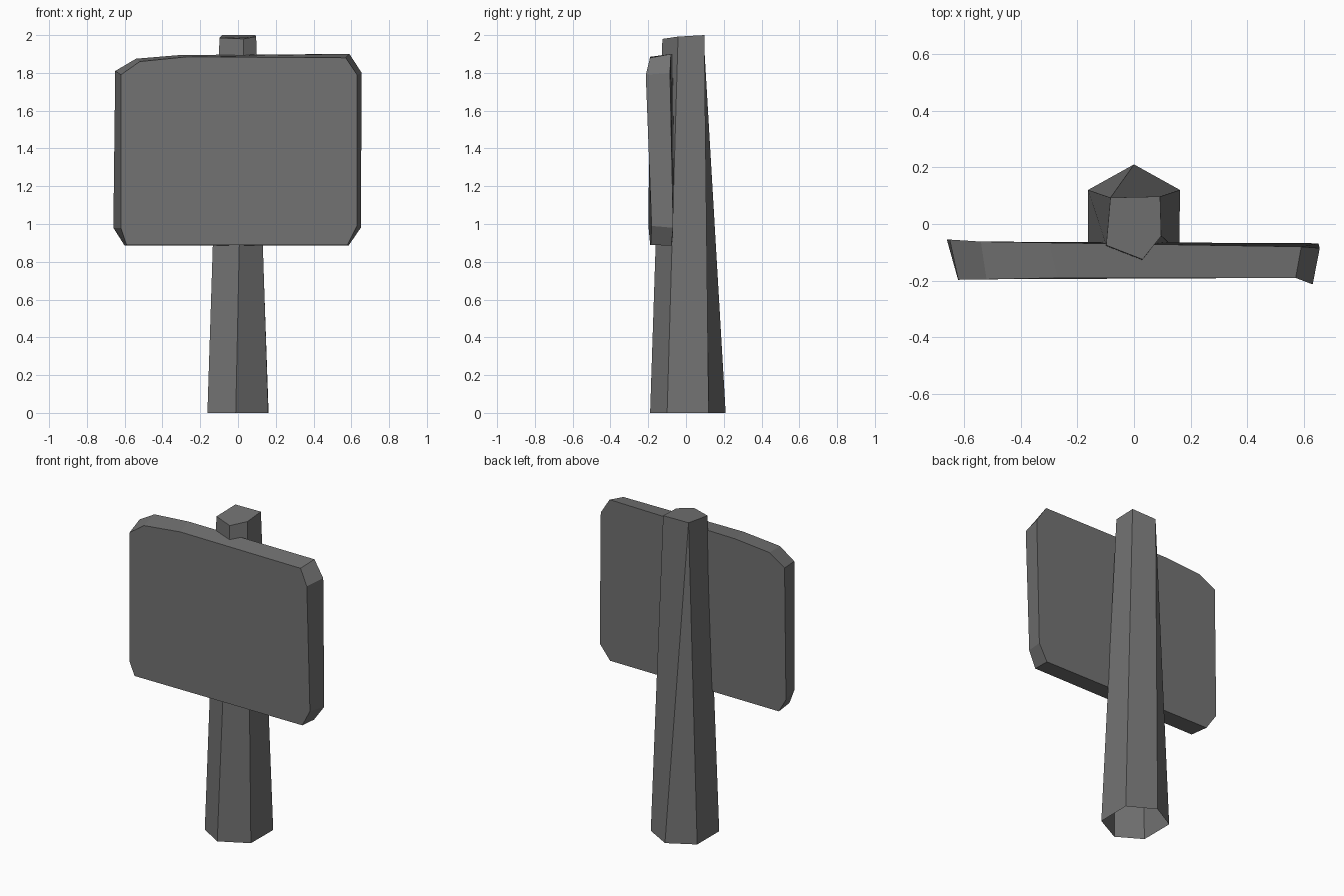
import bpy, bmesh

if "Cube" in bpy.data.objects:
    bpy.data.objects.remove(bpy.data.objects["Cube"])

grey = bpy.data.materials.new("weathered grey")
grey.diffuse_color = (0.17, 0.17, 0.17, 1)
grey.use_nodes = True
grey.node_tree.nodes["Principled BSDF"].inputs["Base Color"].default_value = grey.diffuse_color


def loft(name, rows_a, rows_b, faces_extra):
    """Skin two point loops; pairs sharing an end point become triangles."""
    bm = bmesh.new()
    cache = {}

    def vert(p):
        if p not in cache:
            cache[p] = bm.verts.new(p)
        return cache[p]

    a = [vert(p) for p in rows_a]
    b = [vert(p) for p in rows_b]
    n = len(a)
    for i in range(n):
        j = (i + 1) % n
        loop = [a[i], a[j], b[j], b[i]]
        bm.faces.new(list(dict.fromkeys(loop)))
    if "a" in faces_extra:
        bm.faces.new(list(dict.fromkeys(reversed(a))))
    if "b" in faces_extra:
        bm.faces.new(list(dict.fromkeys(b)))
    bmesh.ops.recalc_face_normals(bm, faces=bm.faces)
    me = bpy.data.meshes.new(name)
    bm.to_mesh(me)
    bm.free()
    me.materials.append(grey)
    ob = bpy.data.objects.new(name, me)
    bpy.context.collection.objects.link(ob)
    return ob


# Post: six-sided open base tapering to a five-sided top (back edge ends in a triangle)
base = [(0, .21), (-.162, .12), (-.162, -.10), (-.012, -.19), (.16, -.10), (.162, .12)]
top = [(-.083, .093, 2.0), (-.083, .093, 2.0), (-.098, -.075, 1.985),
       (.03, -.125, 1.98), (.096, -.042, 1.992), (.092, .097, 2.0)]
loft("post", [(x, y, 0) for x, y in base], top, "b")

# Sign board: slightly smaller front outline skinned to the back outline
front = [(-.62, -.195, 1.79), (-.52, -.195, 1.86), (-.27, -.19, 1.885),
         (.57, -.19, 1.88), (.63, -.213, 1.79), (.63, -.182, .99),
         (.58, -.187, .89), (-.59, -.19, .89), (-.62, -.198, .98)]
back = [(-.65, -.055, 1.81), (-.54, -.062, 1.875), (-.30, -.066, 1.895),
        (.59, -.08, 1.90), (.655, -.085, 1.80), (.65, -.068, .98),
        (.585, -.078, .885), (-.60, -.07, .885), (-.66, -.055, .98)]
loft("sign_board", front, back, "ab")
